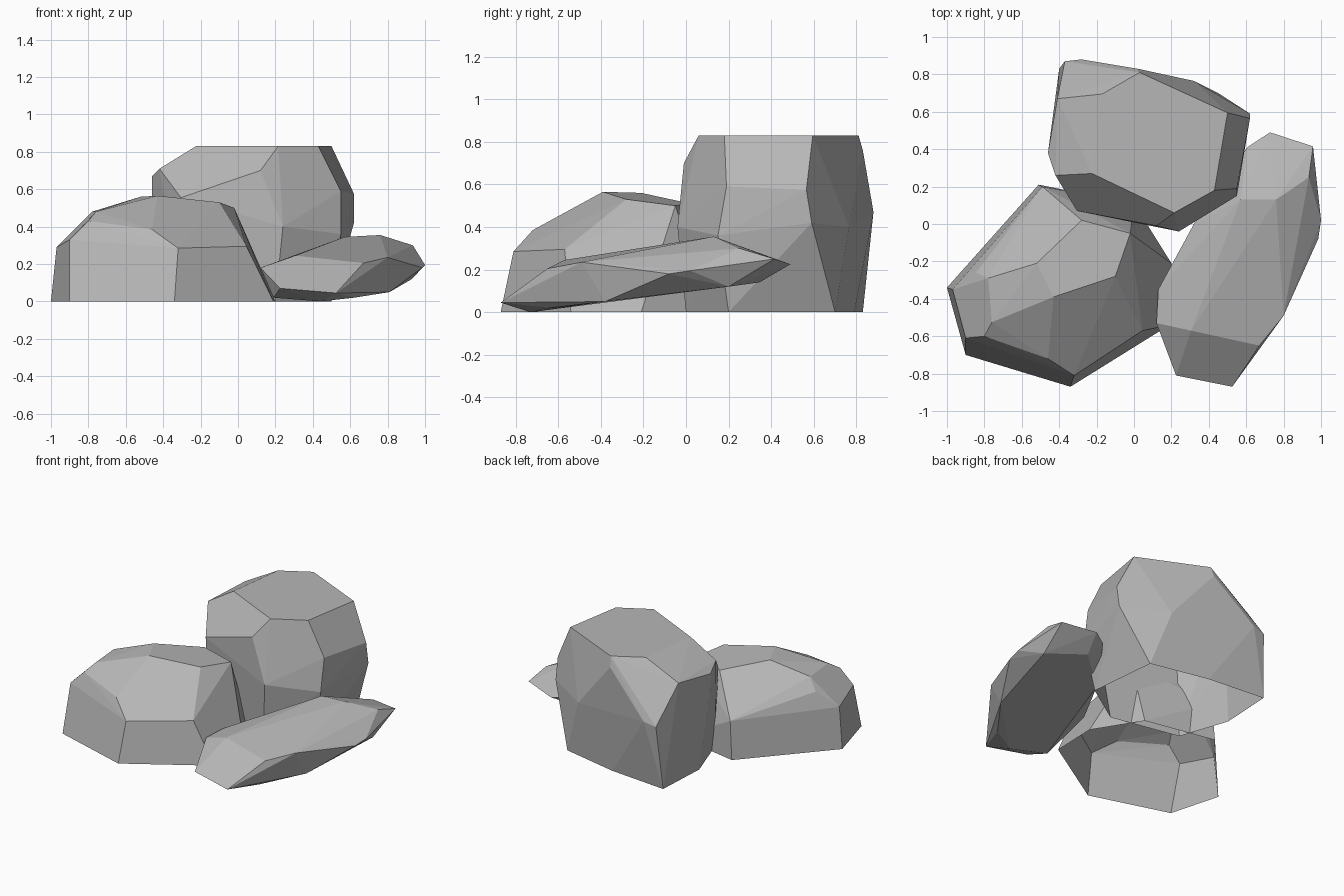
import bpy
import bmesh
import math

cube = bpy.data.objects.get("Cube")
if cube:
    bpy.data.objects.remove(cube, do_unlink=True)

# One plain stone colour
STONE = (0.47, 0.47, 0.47, 1.0)
stone = bpy.data.materials.new("grey_stone")
stone.use_nodes = True
stone.diffuse_color = STONE
bsdf = next(n for n in stone.node_tree.nodes if n.type == 'BSDF_PRINCIPLED')
bsdf.inputs["Base Color"].default_value = STONE


def ring(height, *corners):
    """Corners sharing one height."""
    return [(x, y, height) for x, y in corners]


def make_rock(name, corners, open_base):
    """Wrap the corners in a faceted convex shell, optionally hollow below."""
    bm = bmesh.new()
    for corner in corners:
        bm.verts.new(corner)
    result = bmesh.ops.convex_hull(bm, input=bm.verts[:])
    loose = [v for v in bm.verts if not v.link_faces]
    bmesh.ops.delete(bm, geom=loose, context='VERTS')
    bmesh.ops.recalc_face_normals(bm, faces=bm.faces[:])
    if open_base:
        base = [f for f in bm.faces if all(v.co.z < 0.001 for v in f.verts)]
        bmesh.ops.delete(bm, geom=base, context='FACES')
    # Merge nearly flat triangles into broad facets
    bmesh.ops.dissolve_limit(bm, angle_limit=math.radians(3),
                             verts=bm.verts[:], edges=bm.edges[:])
    mesh = bpy.data.meshes.new(name)
    bm.to_mesh(mesh)
    bm.free()
    mesh.materials.append(stone)
    rock = bpy.data.objects.new(name, mesh)
    bpy.context.collection.objects.link(rock)
    return rock


# Broad boulder at the front right
broad_boulder = ring(0, (-1, -.34), (-.9, -.7), (-.34, -.87), (.19, -.54),
                     (.2, -.21), (0, .11), (-.51, .21))
broad_boulder += [
    (-.97, -.35, .29), (-.9, -.61, .33), (-.8, -.6, .43),
    (-.46, -.72, .385), (-.32, -.81, .285), (.045, -.57, .295),
    (-.845, -.26, .4), (-.78, -.29, .48), (-.76, -.525, .48),
    (-.43, -.39, .565), (-.52, -.21, .56), (-.1, -.28, .53),
    (-.02, -.05, .5), (-.28, .02, .51), (-.49, .2, .27),
]

# Tall boulder at the back
tall_boulder = ring(.83, (-.225, .27), (.215, .06), (.43, .18),
                    (.5, .595), (.03, .81), (-.17, .695))
tall_boulder += ring(0, (-.4, .83), (-.42, .45), (-.3, .1), (.2, 0),
                     (.5, .2), (.45, .7), (.03, .79))
tall_boulder += [
    (-.42, .26, .71), (-.41, .67, .7), (-.46, .38, .67), (-.46, .38, .57),
    (-.305, .07, .555), (.12, -.01, .7), (.24, -.04, .4),
    (.55, .19, .59), (.55, .15, .36), (.62, .565, .575), (.62, .59, .42),
    (-.37, .87, .45), (-.28, .88, .47), (.02, .83, .76), (.32, .765, .4),
]

# Flat slab leaning at the front left
flat_slab = [
    (.57, .13, .345), (.76, .13, .355), (.935, .25, .3), (.8, .01, .31),
    (.305, -.57, .245), (.67, -.65, .205), (.8, -.49, .235),
    (.525, -.87, .045), (.225, -.81, .07), (.165, -.66, .13),
    (.12, -.53, .18), (.13, -.35, .18), (.32, 0, .22), (.605, .41, .22),
    (.727, .49, .225), (.957, .415, .25), (1, .02, .195), (.985, -.08, .18),
    (.93, .2, .12), (.81, -.38, .05), (.62, -.64, .02), (.44, -.73, 0),
    (.19, -.65, .02), (.4, .1, .11), (.68, .345, .14),
]

make_rock("broad_boulder", broad_boulder, True)
make_rock("tall_boulder", tall_boulder, True)
make_rock("flat_slab", flat_slab, False)
